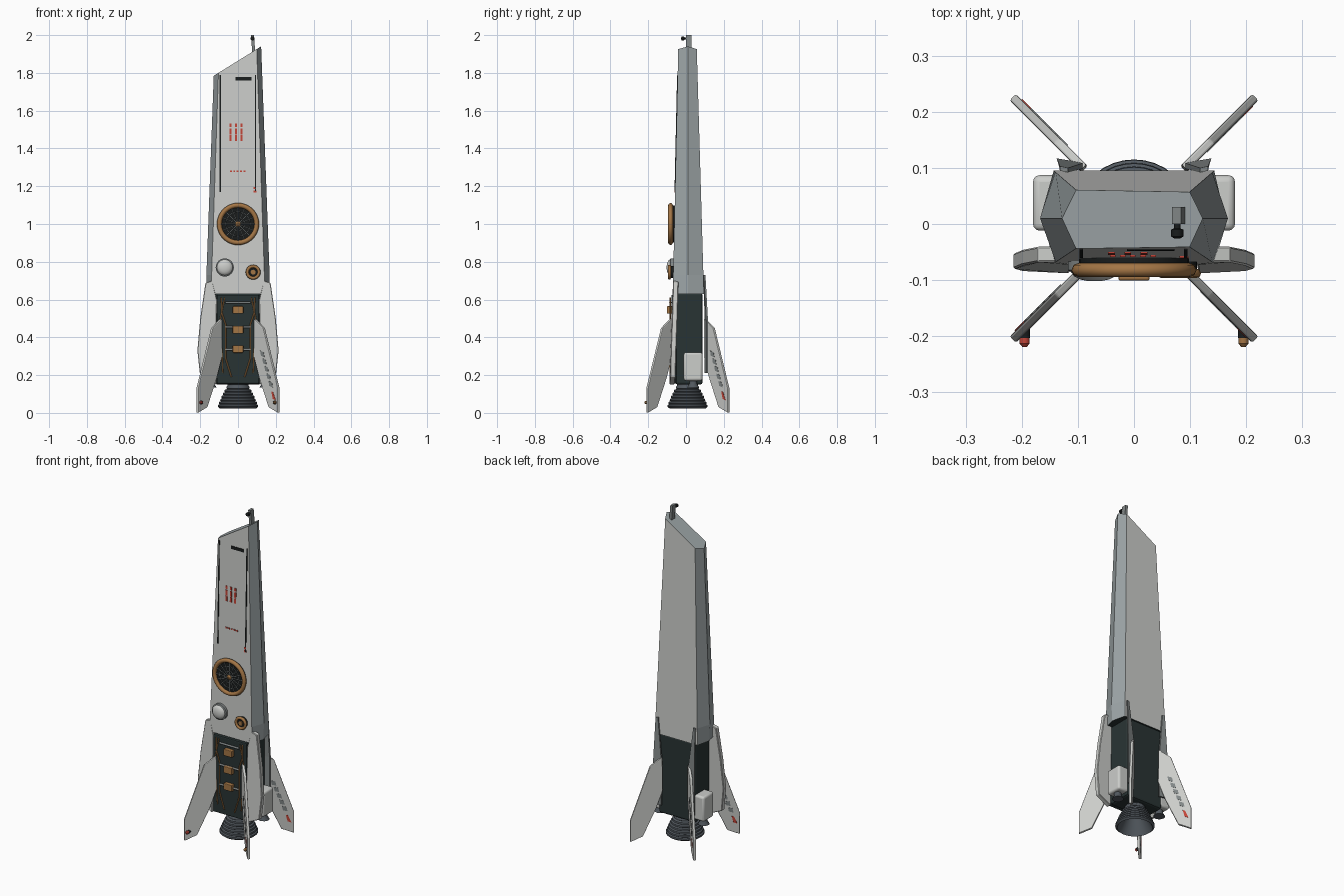
import bpy, bmesh, math
from mathutils import Matrix, Vector

if "Cube" in bpy.data.objects:
    bpy.data.objects.remove(bpy.data.objects["Cube"])

COLOURS = {
    "off_white": (0.60, 0.61, 0.59), "blue_grey": (0.34, 0.38, 0.39),
    "charcoal": (0.022, 0.034, 0.034), "black": (0.010, 0.012, 0.012),
    "engine_grey": (0.085, 0.10, 0.115), "copper": (0.37, 0.18, 0.06),
    "red": (0.55, 0.06, 0.04), "mid_grey": (0.22, 0.24, 0.24)}
MATS = {}
for n, c in COLOURS.items():
    MATS[n] = bpy.data.materials.new(n)
    MATS[n].diffuse_color = (*c, 1)


def finish(name, bm, *mats, smooth=False, bevel=0, segs=2):
    bmesh.ops.recalc_face_normals(bm, faces=bm.faces)
    me = bpy.data.meshes.new(name)
    bm.to_mesh(me)
    bm.free()
    for m in mats:
        me.materials.append(MATS[m])
    ob = bpy.data.objects.new(name, me)
    bpy.context.collection.objects.link(ob)
    if bevel:
        b = ob.modifiers.new("bevel", 'BEVEL')
        b.width, b.segments = bevel, segs
    if smooth:
        bpy.ops.object.select_all(action='DESELECT')
        ob.select_set(True)
        bpy.context.view_layer.objects.active = ob
        bpy.ops.object.shade_smooth_by_angle(angle=math.radians(35))
    return ob


def loft(rings):
    bm = bmesh.new()
    vs = [[bm.verts.new(p) for p in r] for r in rings]
    n = len(vs[0])
    for a, b in zip(vs, vs[1:]):
        for i in range(n):
            bm.faces.new((a[i], a[(i + 1) % n], b[(i + 1) % n], b[i]))
    bm.faces.new(vs[0])
    bm.faces.new(vs[-1])
    return bm


def box(name, x, y, z, mat, **kw):
    """x, y, z are (min, max) pairs."""
    ring = lambda h: [(x[0], y[0], h), (x[1], y[0], h), (x[1], y[1], h), (x[0], y[1], h)]
    return finish(name, loft([ring(z[0]), ring(z[1])]), mat, **kw)


def lathe(name, profile, mat, loc, axis='Z', n=32):
    """profile is (radius, height); axis 'Y' points the height to the front."""
    bm = loft([[(r * math.cos(2 * math.pi * i / n), r * math.sin(2 * math.pi * i / n), h)
                for i in range(n)] for r, h in profile])
    rot = Matrix.Rotation(math.pi / 2, 4, 'X') if axis == 'Y' else Matrix()
    bm.transform(Matrix.Translation(loc) @ rot)
    return finish(name, bm, mat, smooth=True)


def tube(name, pts, r, mat, cyclic=False):
    cu = bpy.data.curves.new(name, 'CURVE')
    cu.dimensions, cu.bevel_depth, cu.bevel_resolution, cu.use_fill_caps = '3D', r, 2, True
    sp = cu.splines.new('POLY')
    sp.points.add(len(pts) - 1)
    for p, q in zip(sp.points, pts):
        p.co = (*q, 1)
    sp.use_cyclic_u = cyclic
    cu.materials.append(MATS[mat])
    ob = bpy.data.objects.new(name, cu)
    bpy.context.collection.objects.link(ob)


# hull: tapered six-sided tower with a slanted top
def lerp(a, b, z):
    return a + (b - a) * (z - 0.63) / 1.3


def front_y(z):
    return lerp(-0.070, -0.041, z)


def hull_ring(z, k=1.0):
    w, f = lerp(0.171, 0.123, z) * k, lerp(0.143, 0.099, z)
    a, b = front_y(z), lerp(0.095, 0.057, z)
    return [(-w, 0.01, z), (-f, a, z), (f, a, z), (w, 0.01, z), (f, b, z), (-f, b, z)]


bm = loft([hull_ring(0.63, 0.95), hull_ring(0.73), hull_ring(2.0)])
cut_n = Vector((-0.155, 0, 0.25)).normalized()
bmesh.ops.bisect_plane(bm, geom=bm.verts[:] + bm.edges[:] + bm.faces[:],
                       plane_co=(-0.128, 0, 1.785), plane_no=cut_n, clear_outer=True)
bmesh.ops.holes_fill(bm, edges=[e for e in bm.edges if e.is_boundary])
bm.normal_update()
bmesh.ops.recalc_face_normals(bm, faces=bm.faces)
for f in bm.faces:
    f.material_index = 0 if abs(f.normal.y) > 0.7 else 2 if f.normal.z < -0.7 else 1
finish("hull", bm, "off_white", "blue_grey", "charcoal")


# thin plates lying on the sloped hull front
def plate(name, x, z, w, h, mat):
    ring = lambda s, q: [(x + s * w / 2, front_y(q) - 0.003, q), (x + s * w / 2, front_y(q) + 0.003, q)]
    quad = lambda q: ring(-1, q) + ring(1, q)[::-1]
    finish(name, loft([quad(z - h / 2), quad(z + h / 2)]), mat)


plate("seam_left", -0.094, 1.48, 0.006, 0.62, "black")
plate("seam_right", 0.092, 1.48, 0.006, 0.62, "black")
plate("top_slot", 0.03, 1.77, 0.085, 0.018, "black")
for x in (-0.04, -0.011, 0.018):
    for z, h in ((1.522, 0.018), (1.490, 0.032), (1.455, 0.030)):
        plate("red_dash", x, z, 0.012, h, "red")
for i in range(5):
    plate("small_red_dash", -0.038 + i * 0.018, 1.28, 0.010, 0.008, "red")
plate("red_tab", 0.088, 1.19, 0.014, 0.012, "red")
plate("red_tab_low", 0.090, 1.172, 0.014, 0.012, "red")

# round grille with spokes
lathe("grille_backing", [(0.098, 0), (0.098, 0.024)], "black", (0, -0.056, 1.0), 'Y')
tube("grille_ring", [(0.099 * math.cos(t * math.pi / 20), -0.082, 1 + 0.099 * math.sin(t * math.pi / 20))
                     for t in range(40)], 0.0125, "copper", True)
for i in range(16):
    t = i * math.pi / 8
    tube("grille_spoke", [(0.012 * math.cos(t), -0.083, 1 + 0.012 * math.sin(t)),
                          (0.092 * math.cos(t), -0.083, 1 + 0.092 * math.sin(t))], 0.0016, "mid_grey")
for r in (0.035, 0.065):
    tube("grille_hoop", [(r * math.cos(t * math.pi / 12), -0.082, 1 + r * math.sin(t * math.pi / 12))
                         for t in range(24)], 0.0012, "mid_grey", True)
lathe("grille_hub", [(0.014, 0), (0.014, 0.03), (0.006, 0.036)], "copper", (0, -0.056, 1.0), 'Y', 16)

# dome and small porthole
lathe("dome_rim", [(0.048, 0), (0.048, 0.02), (0.042, 0.024)], "mid_grey", (-0.07, -0.062, 0.77), 'Y')
lathe("dome", [(0.043, 0), (0.043, 0.022), (0.037, 0.031), (0.025, 0.037), (0.01, 0.040)],
      "off_white", (-0.07, -0.062, 0.77), 'Y')
lathe("porthole_glass", [(0.032, 0), (0.032, 0.025)], "black", (0.08, -0.062, 0.745), 'Y')
tube("porthole_ring", [(0.08 + 0.031 * math.cos(t * math.pi / 12), -0.088, 0.745 + 0.031 * math.sin(t * math.pi / 12))
                       for t in range(24)], 0.0085, "copper", True)
lathe("porthole_hub", [(0.013, 0), (0.013, 0.03)], "copper", (0.08, -0.062, 0.745), 'Y', 16)

# lower core and its equipment bay
box("core", (-0.122, 0.122), (-0.055, 0.088), (0.15, 0.635), "charcoal", bevel=0.012)
box("bay_panel", (-0.112, 0.112), (-0.078, -0.05), (0.155, 0.625), "charcoal", bevel=0.006)
for z in (0.585, 0.455, 0.335):
    tube("bay_bar", [(-0.065, -0.083, z), (0.065, -0.083, z)], 0.006, "mid_grey")
for z in (0.545, 0.44, 0.338):
    box("bay_box", (-0.028, 0.028), (-0.101, -0.07), (z - 0.02, z + 0.02), "copper", bevel=0.004)
for s in (-1, 1):
    tube("bay_pipe", [(s * x, -0.083, z) for x, z in
                      ((0.088, 0.61), (0.086, 0.53), (0.066, 0.47), (0.066, 0.29), (0.035, 0.19))], 0.004, "copper")
    tube("bay_pipe_outer", [(s * x, -0.083, z) for x, z in
                            ((0.07, 0.61), (0.098, 0.48), (0.086, 0.34), (0.08, 0.21))], 0.003, "copper")

    # leaning side shields
    outline = [(0.135, 0.70), (0.172, 0.69), (0.20, 0.50), (0.215, 0.33), (0.20, 0.19), (0.115, 0.15), (0.112, 0.60)]

    def shield(off):
        return [(s * x, -0.088 + 0.05 * max(0, z - 0.3) + off + 0.14 * max(0, x - 0.17) , z) for x, z in outline]
    finish("side_shield", loft([shield(0), shield(0.028)]), "off_white", bevel=0.003, segs=1)

    # side tanks with small thrusters
    box("side_tank", sorted((s * 0.11, s * 0.18)), (-0.012, 0.087), (0.17, 0.32), "off_white",
        bevel=0.012, segs=3, smooth=True)
    lathe("side_thruster", [(0.032, 0.135), (0.020, 0.155), (0.020, 0.175)], "engine_grey", (s * 0.146, 0.038, 0), n=16)

    # rear blades that brace the fins
    blade = lambda z, dx: [(s * (a + dx), b, z) for a, b in ((0.09, 0.099), (0.135, 0.108), (0.138, 0.117), (0.09, 0.109))]
    finish("rear_brace", loft([blade(0.21, 0), blade(0.48, 0), [(s * (0.118 + a), b, 0.73) for a, b in
           ((0, 0.092), (0.014, 0.095), (0.014, 0.103), (0, 0.100))]]), "mid_grey")

    # marker lamps on the front fins
    lathe("lamp_base", [(0.010, 0), (0.010, 0.018)], "black", (s * 0.195, -0.185, 0.055), 'Y', 12)
    lathe("lamp_bulb", [(0.009, 0.018), (0.009, 0.028), (0.004, 0.034)], "red" if s < 0 else "copper",
          (s * 0.195, -0.185, 0.055), 'Y', 12)

# ribbed engine bell
prof = [(0.055, 0.16), (0.055, 0.145)]
for i in range(7):
    r, z = 0.060 + 0.046 * (i / 6) ** 0.8, 0.138 - i * 0.016
    prof += [(r, z), (r + 0.001, z - 0.009), (r - 0.003, z - 0.012)]
prof += [(0.096, 0.024), (0.05, 0.11)]
lathe("engine_bell", prof, "engine_grey", (0, 0.008, 0), n=36)

# four diagonal fins with painted patches on one face
ROOT2 = math.sqrt(2)
FIN = [(0.09, 0.50), (0.138, 0.45), (0.216, 0.13), (0.216, 0.0), (0.166, 0.03), (0.115, 0.19), (0.088, 0.30)]


def fin_slab(name, pts, y0, y1, ang, mat, **kw):
    bm = loft([[(x * ROOT2, y, z) for x, z in pts] for y in (y0, y1)])
    bm.transform(Matrix.Translation((0, 0.01, 0)) @ Matrix.Rotation(ang, 4, 'Z'))
    finish(name, bm, mat, **kw)


for k in range(4):
    a = math.pi / 4 + k * math.pi / 2
    fin_slab("fin", FIN, -0.008, 0.008, a, "off_white", bevel=0.004)
    for j in range(5):
        x, z = 0.132 + 0.011 * j, 0.315 - 0.04 * j
        fin_slab("fin_patch", [(x - 0.008, z + 0.014), (x + 0.010, z + 0.006), (x + 0.014, z - 0.020), (x - 0.004, z - 0.012)],
                 -0.0095, -0.007, a, "mid_grey")
    fin_slab("fin_red_mark", [(0.183, 0.115), (0.192, 0.11), (0.206, 0.065), (0.190, 0.075)], -0.0095, -0.007, a, "red")

# antenna mast
mast = lambda x, z: [(x - 0.008, 0.0, z), (x + 0.008, 0.0, z), (x + 0.008, 0.03, z), (x - 0.008, 0.03, z)]
finish("mast", loft([mast(0.086, 1.88), mast(0.076, 2.0)]), "mid_grey")
lathe("mast_sensor", [(0.006, 0), (0.006, 0.012), (0.011, 0.014), (0.011, 0.026), (0.005, 0.030)], "black",
      (0.077, 0.004, 1.982), 'Y', 12)

for m in bpy.data.materials:
    if m.users and not m.is_grease_pencil:
        m.use_nodes = True
        m.node_tree.nodes["Principled BSDF"].inputs["Base Color"].default_value = m.diffuse_color
